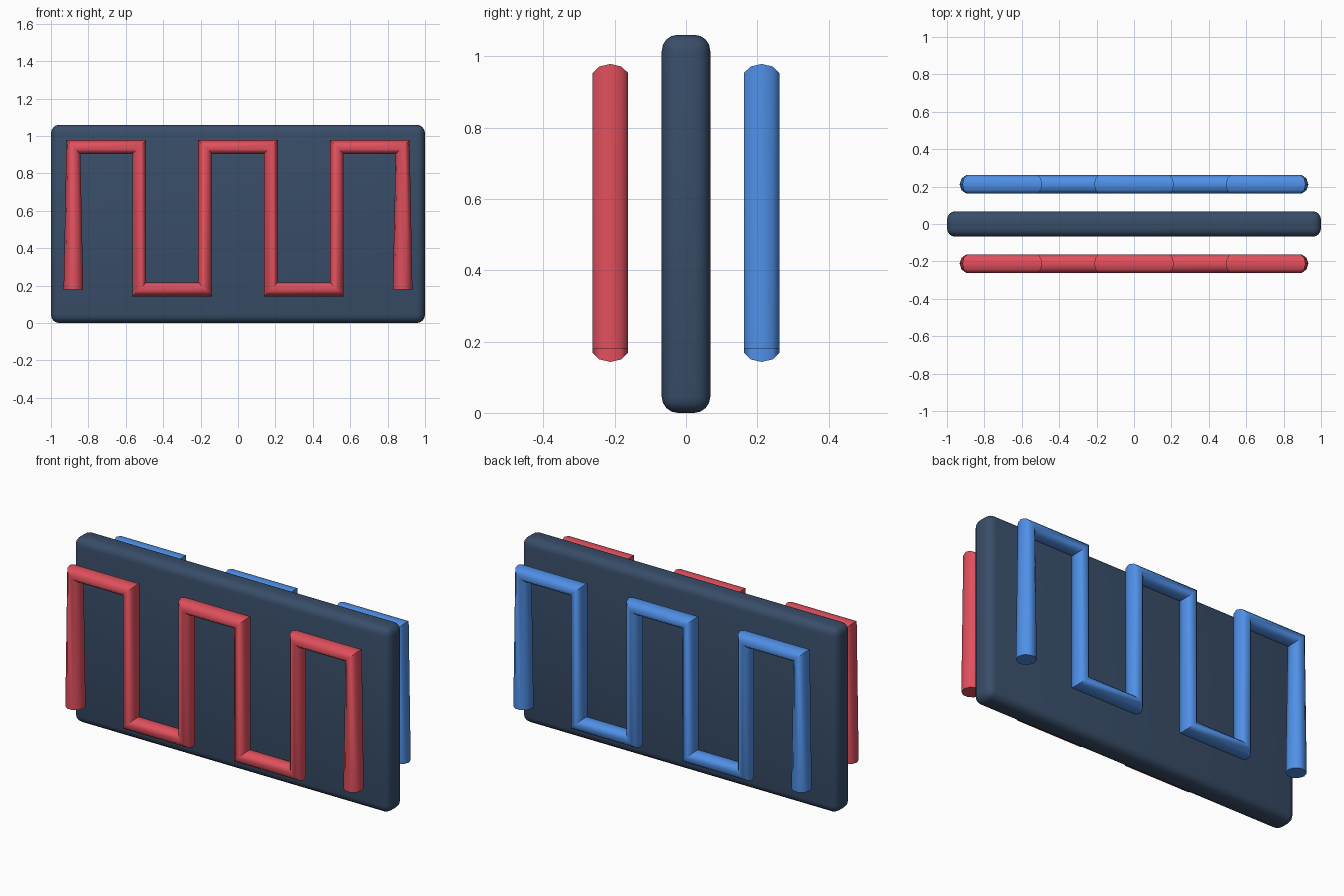
import bpy
import math

if "Cube" in bpy.data.objects:
    bpy.data.objects.remove(bpy.data.objects["Cube"])


def material(name, color):
    m = bpy.data.materials.new(name)
    m.diffuse_color = (*color, 1)
    m.use_nodes = True
    m.node_tree.nodes["Principled BSDF"].inputs["Base Color"].default_value = m.diffuse_color
    return m


def finish(obj, mat, angle):
    obj.data.materials.clear()
    obj.data.materials.append(mat)
    bpy.ops.object.select_all(action='DESELECT')
    obj.select_set(True)
    bpy.context.view_layer.objects.active = obj
    bpy.ops.object.shade_smooth_by_angle(angle=math.radians(angle))


# Central slab with rounded edges
bpy.ops.mesh.primitive_cube_add(size=1, location=(0, 0, 0.53))
panel = bpy.context.object
panel.name = "panel"
panel.scale = (2, 0.136, 1.06)
bpy.ops.object.transform_apply(location=False, rotation=False, scale=True)
bevel = panel.modifiers.new("rounded_edges", 'BEVEL')
bevel.width = 0.045
bevel.segments = 4
bpy.ops.object.modifier_apply(modifier=bevel.name)
finish(panel, material("navy", (0.04, 0.075, 0.14)), 40)

# Square-wave path shared by both pipes
LOW, HIGH, STEP = 0.18, 0.941, 0.352
path = []
for i in range(6):
    x = -0.88 + i * STEP
    ends = (LOW, HIGH) if i % 2 == 0 else (HIGH, LOW)
    path += [(x, z) for z in ends]


# Serpentine pipe swept along the path, with mitred corners
def serpentine(name, y, mat):
    curve = bpy.data.curves.new(name, 'CURVE')
    curve.dimensions = '3D'
    curve.bevel_depth = 0.0525
    curve.bevel_resolution = 3
    curve.use_fill_caps = True
    spline = curve.splines.new('POLY')
    spline.points.add(len(path) - 1)
    for point, (x, z) in zip(spline.points, path):
        point.co = (x, 0, z, 1)
    pipe = bpy.data.objects.new(name, curve)
    pipe.location = (0, y, 0)
    bpy.context.collection.objects.link(pipe)
    bpy.ops.object.select_all(action='DESELECT')
    pipe.select_set(True)
    bpy.context.view_layer.objects.active = pipe
    bpy.ops.object.convert(target='MESH')
    finish(bpy.context.object, mat, 50)


serpentine("front_pipe", -0.212, material("red", (0.75, 0.08, 0.11)))
serpentine("back_pipe", 0.212, material("blue", (0.08, 0.28, 0.80)))
